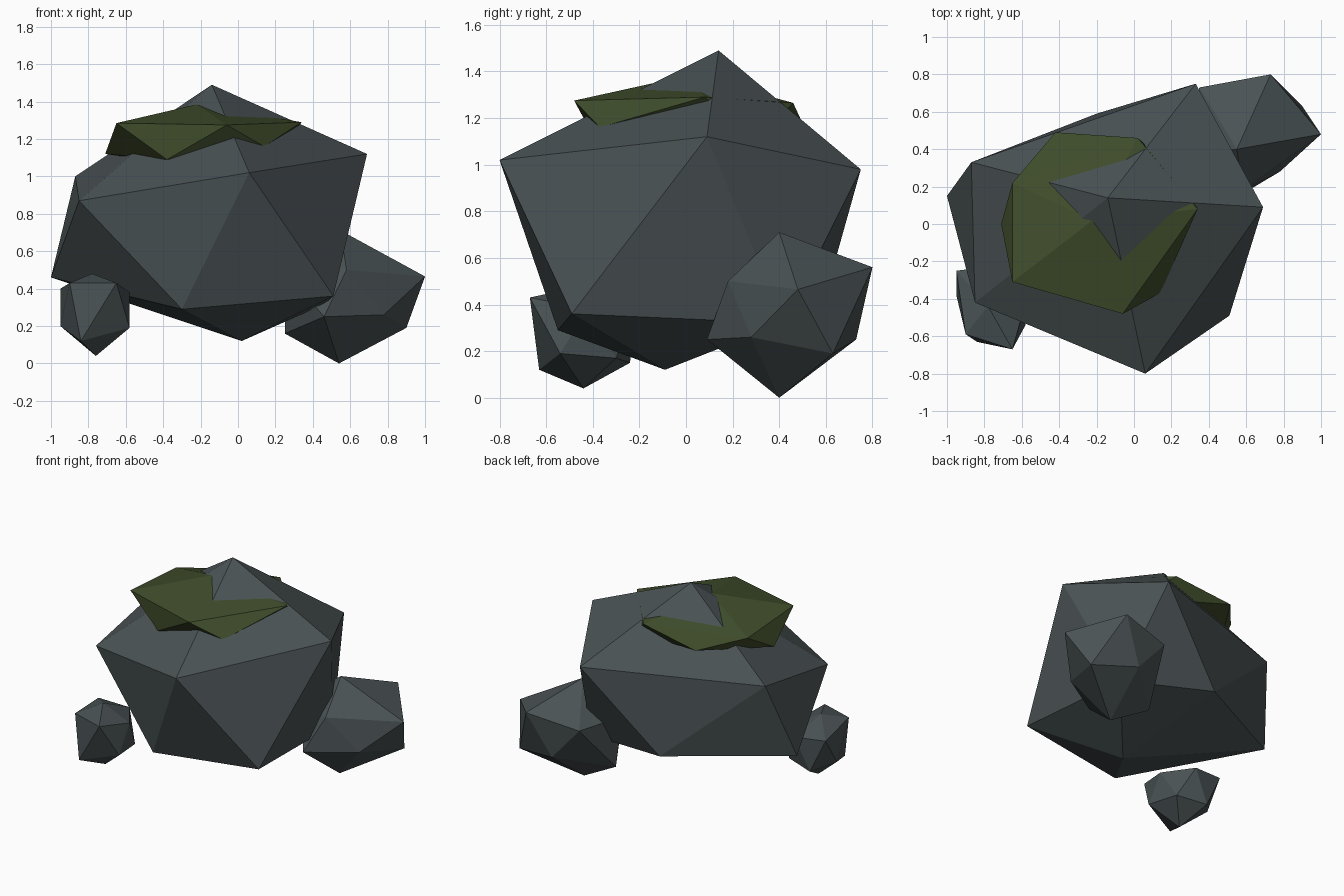
import bpy, bmesh


def material(name, rgb):
    m = bpy.data.materials.new(name)
    m.diffuse_color = (*rgb, 1)
    return m


stone = material("slate_stone", (0.068, 0.085, 0.089))
moss = material("moss_green", (0.050, 0.073, 0.024))


def lump(name, mat, top, upper, lower, bottom):
    """Irregular twenty-sided lump; lower[i] sits between upper[i] and upper[i+1]."""
    bm = bmesh.new()
    t, b = bm.verts.new(top), bm.verts.new(bottom)
    u = [bm.verts.new(p) for p in upper]
    l = [bm.verts.new(p) for p in lower]
    for i in range(5):
        j = (i + 1) % 5
        for tri in ((t, u[i], u[j]), (u[i], l[i], u[j]),
                    (u[j], l[i], l[j]), (b, l[j], l[i])):
            bm.faces.new(tri)
    mesh = bpy.data.meshes.new(name)
    bm.to_mesh(mesh)
    bm.free()
    mesh.materials.append(mat)
    ob = bpy.data.objects.new(name, mesh)
    bpy.context.collection.objects.link(ob)


# Large boulder
lump("boulder", stone, (-0.14, 0.14, 1.49),
     [(0.06, -0.80, 1.02), (0.69, 0.09, 1.12), (0.33, 0.75, 0.98),
      (-0.87, 0.33, 1.0), (-0.85, -0.42, 0.87)],
     [(0.51, -0.49, 0.36), (0.47, 0.42, 0.32), (-0.20, 0.59, 0.41),
      (-1.0, 0.15, 0.46), (-0.30, -0.55, 0.29)],
     (0.02, -0.09, 0.12))

# Medium rock at the back right
lump("back_rock", stone, (0.55, 0.40, 0.71),
     [(0.58, 0.18, 0.50), (1.0, 0.48, 0.465), (0.73, 0.80, 0.56),
      (0.35, 0.73, 0.50), (0.25, 0.38, 0.50)],
     [(0.78, 0.28, 0.26), (0.90, 0.63, 0.19), (0.57, 0.73, 0.25),
      (0.25, 0.45, 0.16), (0.46, 0.09, 0.25)],
     (0.54, 0.40, 0.0))

# Small rock at the front left
lump("front_rock", stone, (-0.78, -0.44, 0.48),
     [(-0.90, -0.59, 0.43), (-0.65, -0.67, 0.43), (-0.58, -0.42, 0.38),
      (-0.72, -0.22, 0.38), (-0.95, -0.25, 0.40)],
     [(-0.84, -0.63, 0.12), (-0.58, -0.54, 0.19), (-0.62, -0.30, 0.17),
      (-0.83, -0.24, 0.15), (-0.95, -0.38, 0.20)],
     (-0.76, -0.44, 0.04))

# Moss cap, pierced by the peak of the boulder
lump("moss_cap", moss, (-0.22, 0.02, 1.385),
     [(-0.65, -0.31, 1.285), (-0.06, -0.48, 1.275), (0.34, 0.08, 1.29),
      (0.02, 0.46, 1.265), (-0.65, 0.22, 1.25)],
     [(-0.38, -0.38, 1.09), (0.14, -0.37, 1.16), (0.20, 0.30, 1.10),
      (-0.42, 0.49, 1.20), (-0.71, 0.0, 1.12)],
     (-0.20, 0.0, 1.05))
